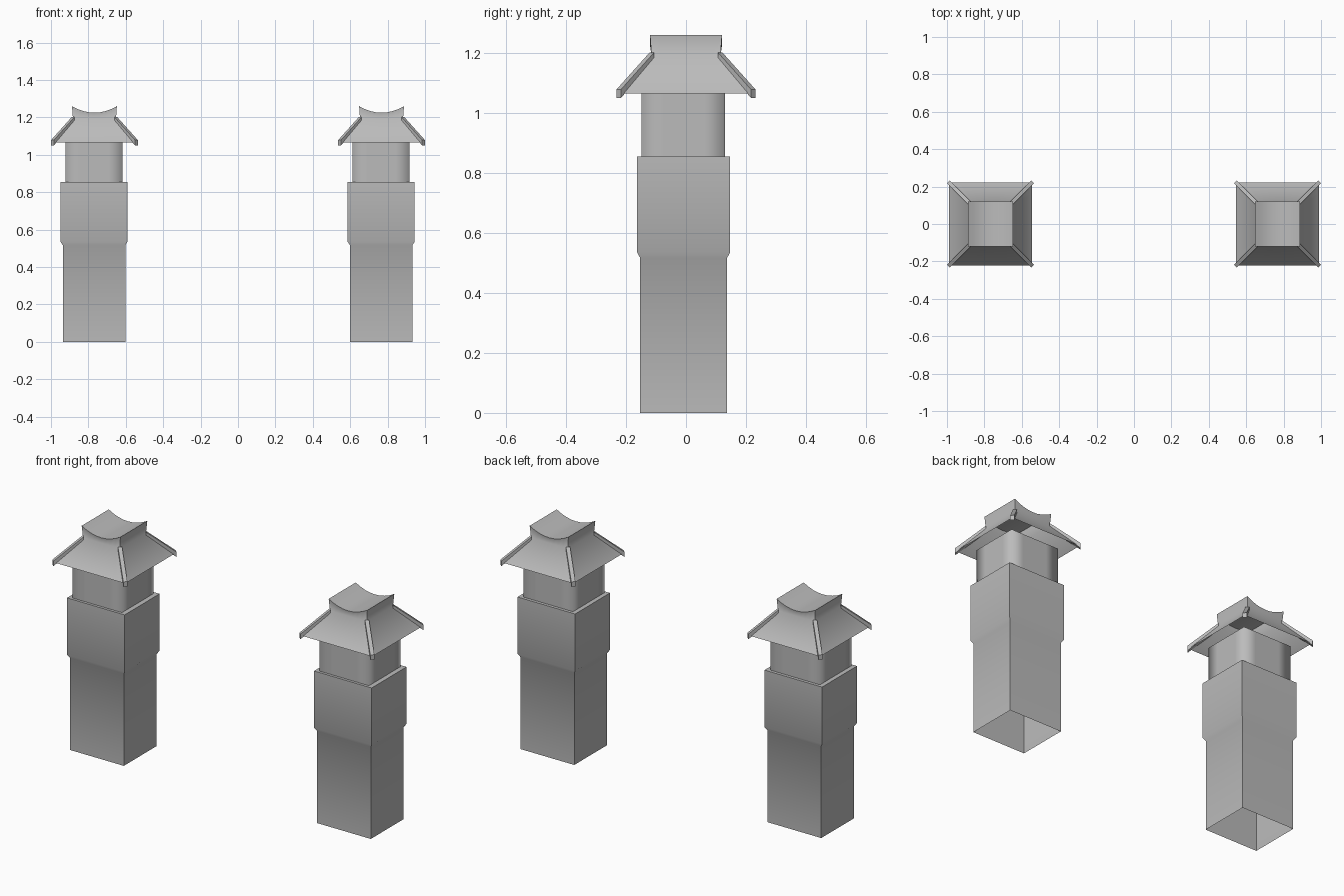
import bpy, bmesh, math

cube = bpy.data.objects.get("Cube")
if cube:
    bpy.data.objects.remove(cube)

stone = bpy.data.materials.new("grey_stone")
stone.use_nodes = True
stone.diffuse_color = (0.5, 0.5, 0.5, 1)
stone.node_tree.nodes["Principled BSDF"].inputs["Base Color"].default_value = (0.5, 0.5, 0.5, 1)


def finish(bm, name, x, angle):
    """Smooth-shade below the given edge angle and place the part."""
    bm.normal_update()
    for f in bm.faces:
        f.smooth = True
    for e in bm.edges:
        e.smooth = e.calc_face_angle(0) < math.radians(angle)
    mesh = bpy.data.meshes.new(name)
    bm.to_mesh(mesh)
    bm.free()
    mesh.materials.append(stone)
    obj = bpy.data.objects.new(name, mesh)
    obj.location.x = x
    bpy.context.collection.objects.link(obj)


def ring(bm, hx, hy, z, n, cx=0, cy=0, sag=0):
    """Rectangle of vertices, n segments a side, optionally dipped along x."""
    corners = [(-1, -1), (1, -1), (1, 1), (-1, 1)]
    verts = []
    for k in range(4):
        (ax, ay), (bx, by) = corners[k], corners[(k + 1) % 4]
        for i in range(n):
            u = ax + (bx - ax) * i / n
            v = ay + (by - ay) * i / n
            verts.append(bm.verts.new((cx + hx * u, cy + hy * v, z - sag * (1 - u * u))))
    return verts


def loft(bm, rings):
    for lo, hi in zip(rings, rings[1:]):
        for i in range(len(lo)):
            j = (i + 1) % len(lo)
            bm.faces.new((lo[i], lo[j], hi[j], hi[i]))


def shaft(side, x):
    # Open-bottomed square post with a wider upper block and flat ledge
    bm = bmesh.new()
    sizes = [(0.167, 0.145, 0), (0.167, 0.145, 0.517),
             (0.179, 0.155, 0.535), (0.179, 0.155, 0.855)]
    rings = [ring(bm, hx, hy, z, 1, -0.002, -0.008) for hx, hy, z in sizes]
    loft(bm, rings)
    bm.faces.new(rings[-1])
    finish(bm, side + "_shaft", x, 50)


def neck(side, x):
    # Square neck, shaded softly around its corners
    bm = bmesh.new()
    loft(bm, [ring(bm, 0.153, 0.139, z, 4, -0.003, -0.009) for z in (0.855, 1.066)])
    finish(bm, side + "_neck", x, 180)


def roof(side, x):
    # Flared roof shell with a dished cap
    n = 8
    bm = bmesh.new()
    top = ring(bm, 0.12, 0.12, 1.26, n, sag=0.035)
    loft(bm, [ring(bm, 0.222, 0.222, 1.066, n), ring(bm, 0.115, 0.115, 1.193, n), top])
    loop = top + top[:1]
    for i in range(n):
        front = loop[i:i + 2] if i < n - 1 else loop[i:2 * n]
        back = loop[3 * n - i - 1:3 * n - i + 1]
        if i == 0:
            back = loop[3 * n - 1:4 * n]
        if i == n - 1:
            back = loop[2 * n:2 * n + 2]
        bm.faces.new(front + back)
    finish(bm, side + "_roof", x, 50)


def hip_ribs(side, x):
    # Slanted bars running down the four roof corners
    bm = bmesh.new()
    w = 0.0075
    for sx in (-1, 1):
        for sy in (-1, 1):
            ends = []
            for r, z in ((0.114, 1.202), (0.225, 1.078)):
                ends.append([bm.verts.new((sx * (r + s * w), sy * (r - s * w), z - d))
                             for s, d in ((-1, 0), (1, 0), (1, 0.028), (-1, 0.028))])
            loft(bm, ends)
            for end in ends:
                bm.faces.new(end)
    bmesh.ops.recalc_face_normals(bm, faces=bm.faces)
    finish(bm, side + "_hip_ribs", x, 30)


for side, x in (("right", -0.7675), ("left", 0.7675)):
    for build in (shaft, neck, roof, hip_ribs):
        build(side, x)
